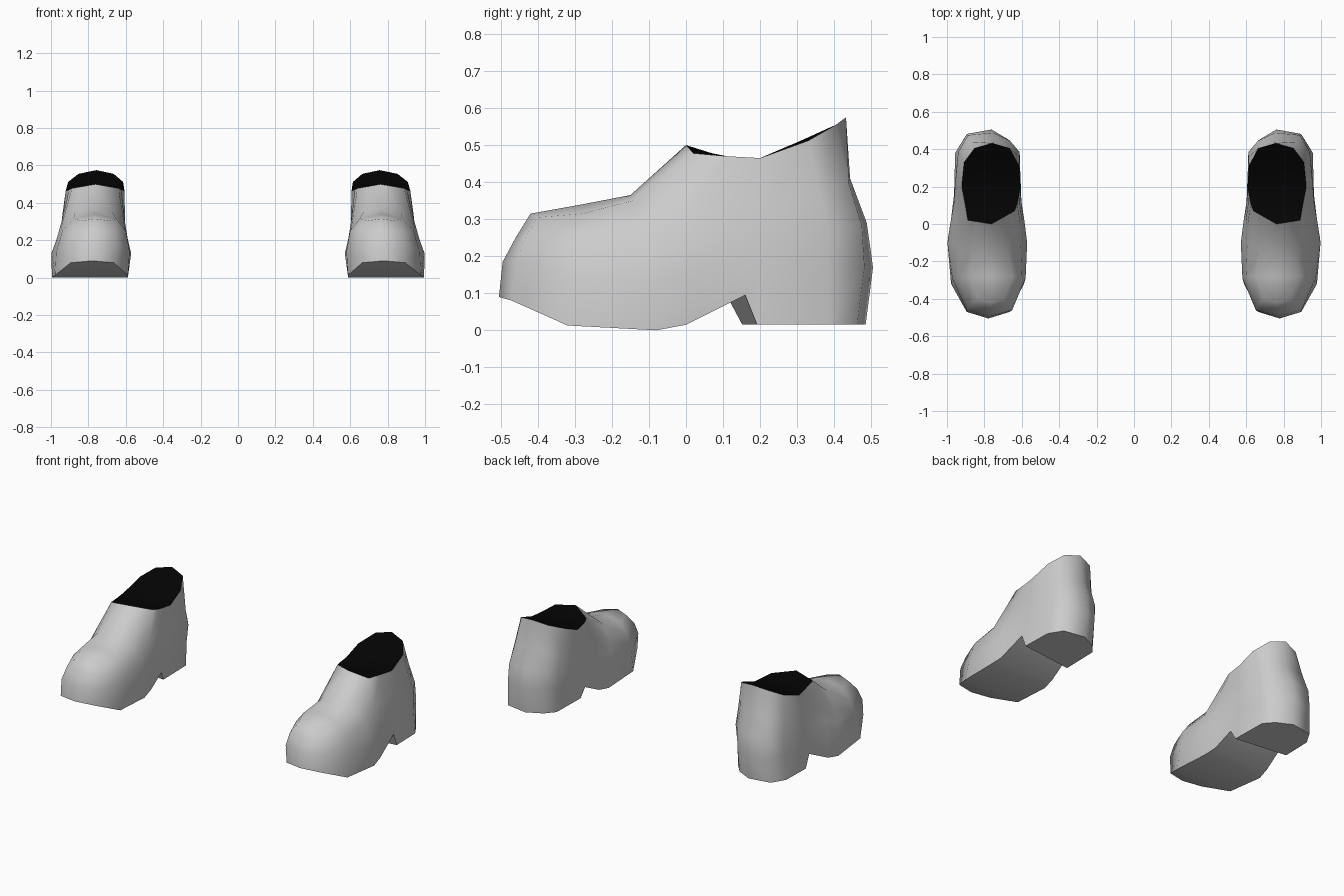
import bpy, bmesh

if "Cube" in bpy.data.objects:
    bpy.data.objects.remove(bpy.data.objects["Cube"])

def material(name, rgb):
    m = bpy.data.materials.new(name)
    m.diffuse_color = (*rgb, 1)
    m.use_nodes = True
    m.node_tree.nodes["Principled BSDF"].inputs["Base Color"].default_value = m.diffuse_color
    return m

GREY = material("grey leather", (0.6, 0.6, 0.6))
BLACK = material("black lining", (0.001, 0.001, 0.001))

# Half outlines from toe to heel, bottom to top: (half width, y, z)
SOLE = [(0, -.505, .09), (.115, -.47, .08), (.195, -.32, .013), (.203, -.08, 0), (.19, 0, .015),
        (.175, .14, .085), (.17, .172, .015), (.165, .38, .015), (.115, .45, .015), (0, .485, .015)]
WIDE = [(0, -.495, .185), (.122, -.46, .18), (.196, -.29, .14), (.213, -.1, .13), (.198, .01, .15),
        (.18, .12, .17), (.175, .2, .17), (.162, .38, .17), (.11, .467, .17), (0, .505, .17)]
UPPER = [(0, -.46, .25), (.108, -.435, .25), (.17, -.28, .25), (.17, -.11, .27), (.165, 0, .32),
         (.163, .1, .33), (.167, .2, .34), (.157, .36, .37), (.105, .425, .395), (0, .443, .41)]
TOP = [(0, -.42, .315), (.07, -.40, .305), (.115, -.28, .315), (.1, -.145, .35), (.125, .045, .478),
       (.14, .11, .47), (.157, .2, .465), (.147, .32, .512), (.094, .405, .555), (0, .432, .575)]
# Extra ring where the back of the heel bulges
MID = [tuple((a + b) / 2 for a, b in zip(p, q)) for p, q in zip(WIDE, UPPER)]
for k in (7, 8, 9):
    w, y, z = MID[k]
    MID[k] = (w + (.005 if k < 9 else 0), y + .014, z)
# Ridge down the middle of the instep, ending at the opening
RIDGE = {2: (0, -.28, .34), 3: (0, -.15, .365), 4: (0, 0, .5)}
RINGS = (SOLE, WIDE, MID, UPPER, TOP)


def skew(ring, k):
    """How far the outer side sits behind the inner side."""
    if ring is SOLE:
        return .02 if k in (5, 6) else .012 if k == 8 else 0
    if ring is TOP:
        return {4: -.025, 7: .01}.get(k, 0)
    return .015 if k == 8 else 0


def build_shoe(name, side):
    bm = bmesh.new()

    def vert(p, s, dy=0, dx=0, dz=0):
        w, y, z = p
        centre = .792 - .06 * z - (.008 if y < -.2 else 0) + dx
        return bm.verts.new((side * (centre + s * w), y + s * dy, z + s * dz))

    # outer and inner half of every level share the toe and heel middle points
    levels = []
    for ring in RINGS:
        heel_shift = 0 if ring is TOP else -.02
        halves = [[], []]
        for k, p in enumerate(ring):
            if k in (0, 9):
                v = vert(p, 0, dx=heel_shift if k == 9 else 0)
                for h in halves:
                    h.append(v)
            else:
                dz = .01 if ring is SOLE and k == 5 else 0
                for h, s in zip(halves, (1, -1)):
                    h.append(vert(p, s, skew(ring, k), 0, dz))
        levels.append(halves)
    ridge = {k: vert(p, 0) for k, p in RIDGE.items()}

    # side walls
    for low, high in zip(levels, levels[1:]):
        for a, b in zip(low, high):
            for k in range(9):
                bm.faces.new((a[k], a[k + 1], b[k + 1], b[k]))
    # sole and heel underside
    out, inn = levels[0]
    bm.faces.new((out[0], out[1], inn[1]))
    for k in range(1, 8):
        bm.faces.new((out[k], out[k + 1], inn[k + 1], inn[k]))
    bm.faces.new((out[8], out[9], inn[8]))
    # toe cap and instep
    for half in levels[-1]:
        bm.faces.new((half[0], half[1], half[2], ridge[2]))
        for k in (2, 3):
            bm.faces.new((half[k], half[k + 1], ridge[k + 1], ridge[k]))
    # black fill across the ankle opening
    out, inn = levels[-1]
    fill = [bm.faces.new((ridge[4], out[4], inn[4])), bm.faces.new((out[8], out[9], inn[8]))]
    for k in range(4, 8):
        fill.append(bm.faces.new((out[k], out[k + 1], inn[k + 1], inn[k])))
    for f in fill:
        f.material_index = 1
    bmesh.ops.recalc_face_normals(bm, faces=bm.faces)

    me = bpy.data.meshes.new(name)
    bm.to_mesh(me)
    bm.free()
    me.materials.append(GREY)
    me.materials.append(BLACK)
    ob = bpy.data.objects.new(name, me)
    bpy.context.collection.objects.link(ob)
    bpy.ops.object.select_all(action='DESELECT')
    ob.select_set(True)
    bpy.context.view_layer.objects.active = ob
    bpy.ops.object.shade_smooth_by_angle(angle=0.96)


build_shoe("right_shoe", 1)
build_shoe("left_shoe", -1)
